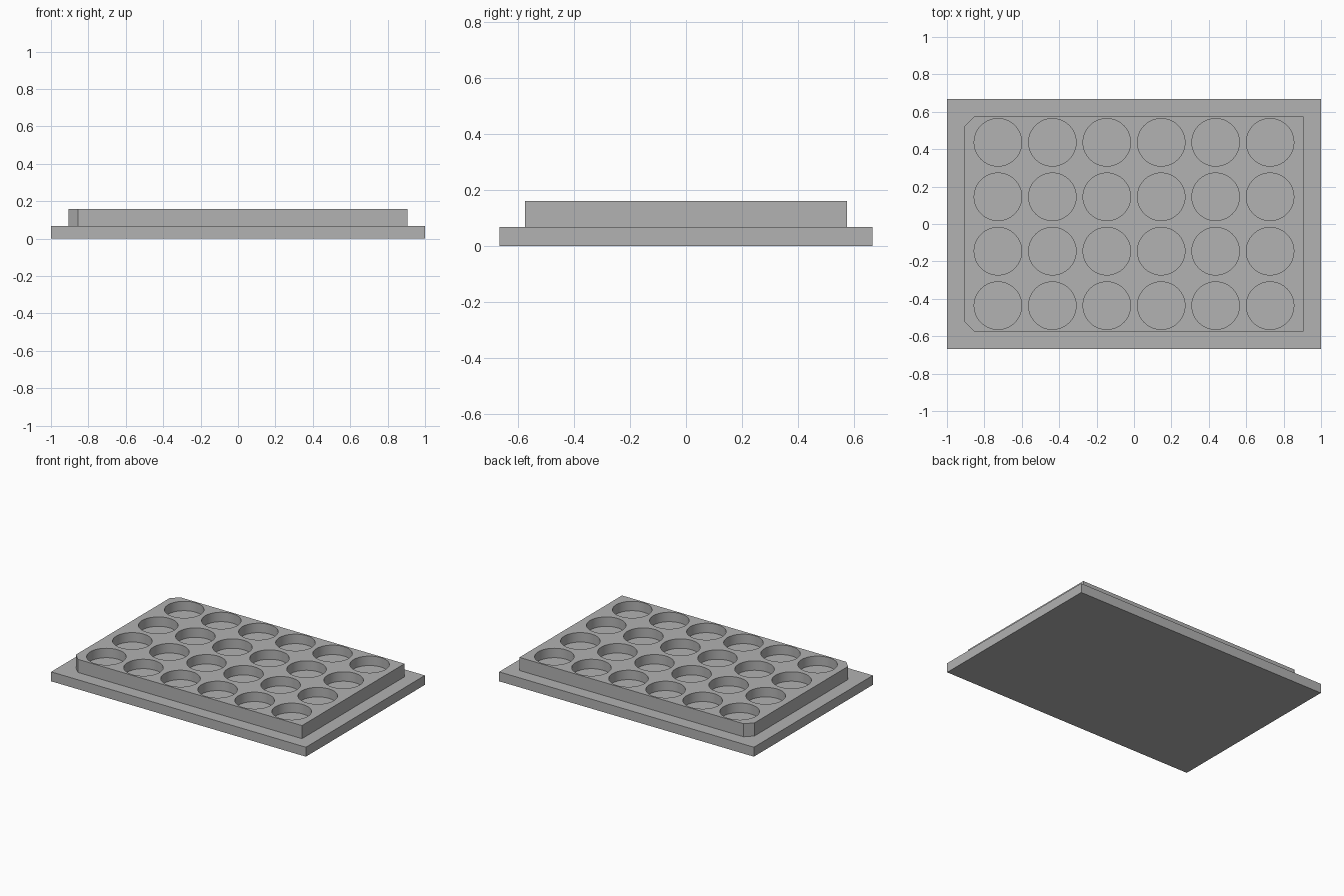
import bpy
import bmesh
from mathutils import Matrix

cube = bpy.data.objects.get("Cube")
if cube:
    bpy.data.objects.remove(cube, do_unlink=True)

# Single plastic colour
grey = bpy.data.materials.new("grey plastic")
grey.use_nodes = True
color = (0.445, 0.445, 0.445, 1)
grey.diffuse_color = color
grey.node_tree.nodes["Principled BSDF"].inputs["Base Color"].default_value = color


def add_object(name, bm):
    bmesh.ops.recalc_face_normals(bm, faces=bm.faces)
    mesh = bpy.data.meshes.new(name)
    bm.to_mesh(mesh)
    bm.free()
    mesh.materials.append(grey)
    obj = bpy.data.objects.new(name, mesh)
    bpy.context.collection.objects.link(obj)
    return obj


def prism(name, outline, bottom, top):
    bm = bmesh.new()
    face = bm.faces.new([bm.verts.new((x, y, bottom)) for x, y in outline])
    walls = bmesh.ops.extrude_face_region(bm, geom=[face], use_keep_orig=True)
    verts = [g for g in walls["geom"] if isinstance(g, bmesh.types.BMVert)]
    bmesh.ops.translate(bm, verts=verts, vec=(0, 0, top - bottom))
    return add_object(name, bm)


BASE_TOP, DECK_TOP, WELL_FLOOR = 0.067, 0.16, 0.093
PITCH, RADIUS = 0.291, 0.127

# Flat base flange
bx, by = 1.0, 0.667
prism("base", [(-bx, -by), (bx, -by), (bx, by), (-bx, by)], 0, BASE_TOP)

# Raised deck with two clipped corners on one end
dx, dy, clip = 0.905, 0.575, 0.05
deck = prism("well_deck", [(-dx + clip, -dy), (dx, -dy), (dx, dy),
                           (-dx + clip, dy), (-dx, dy - clip), (-dx, -dy + clip)],
             BASE_TOP, DECK_TOP)

# Grid of round wells cut into the deck
bm = bmesh.new()
depth = 0.2
for col in range(6):
    for row in range(4):
        centre = ((col - 2.5) * PITCH, (row - 1.5) * PITCH, WELL_FLOOR + depth / 2)
        bmesh.ops.create_cone(bm, cap_ends=True, segments=64, radius1=RADIUS,
                              radius2=RADIUS, depth=depth,
                              matrix=Matrix.Translation(centre))
cutter = add_object("well_cutter", bm)
cutter.hide_render = True

wells = deck.modifiers.new("wells", 'BOOLEAN')
wells.operation = 'DIFFERENCE'
wells.solver = 'EXACT'
wells.object = cutter

bpy.ops.object.select_all(action='DESELECT')
deck.select_set(True)
bpy.context.view_layer.objects.active = deck
bpy.ops.object.modifier_apply(modifier=wells.name)
bpy.data.objects.remove(cutter, do_unlink=True)
bpy.ops.object.shade_smooth_by_angle()
